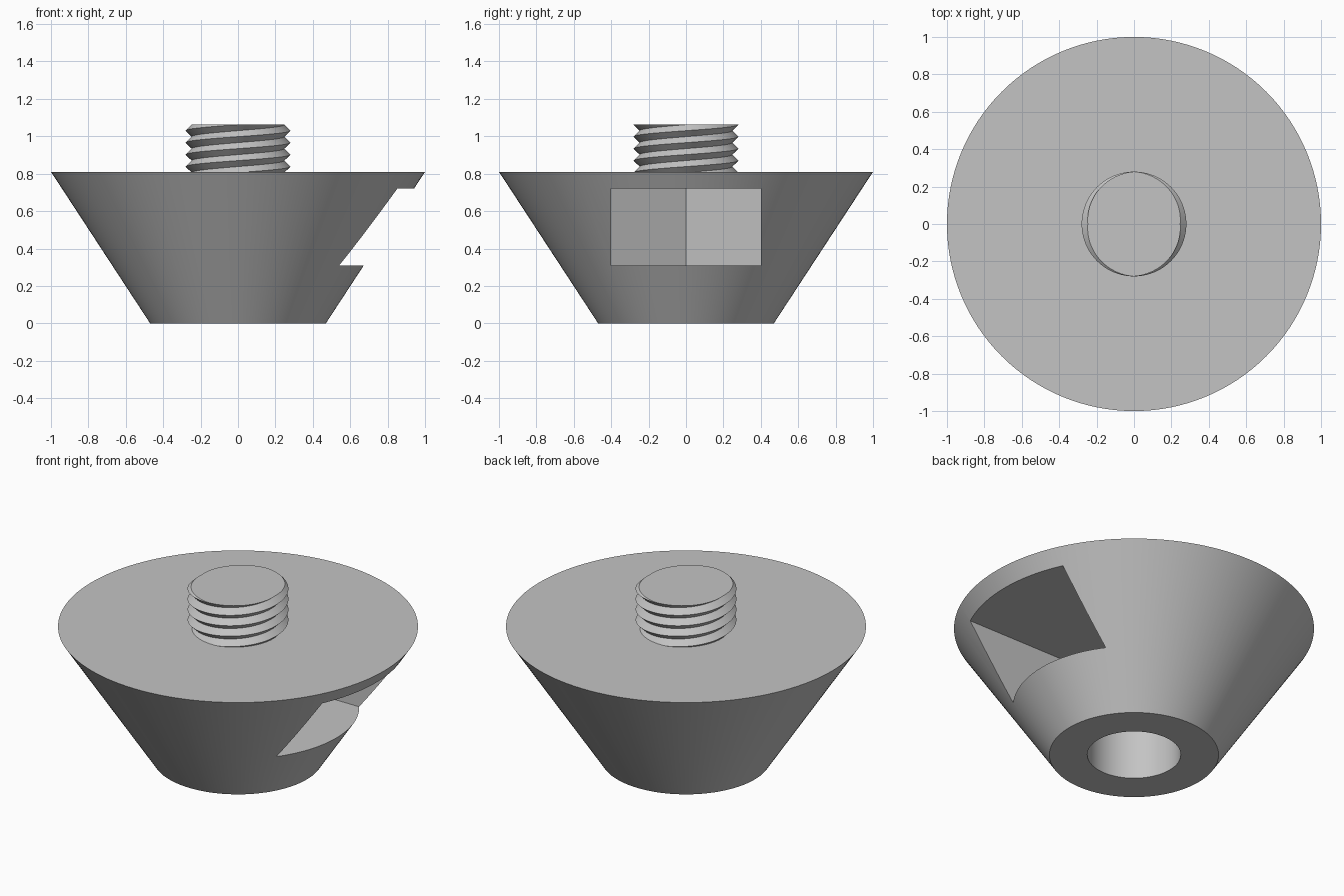
import bpy, bmesh, math

cube = bpy.data.objects.get("Cube")
if cube:
    bpy.data.objects.remove(cube, do_unlink=True)

# One plain grey for everything
grey = bpy.data.materials.new("plain grey")
grey.use_nodes = True
colour = (0.55, 0.55, 0.55, 1)
grey.diffuse_color = colour
grey.node_tree.nodes["Principled BSDF"].inputs["Base Color"].default_value = colour

BODY_TOP, TOP = 0.81, 1.062
SLOT_LOW, SLOT_HIGH = 0.31, 0.72


def make_object(name, bm):
    bmesh.ops.recalc_face_normals(bm, faces=bm.faces)
    mesh = bpy.data.meshes.new(name)
    bm.to_mesh(mesh)
    bm.free()
    mesh.materials.append(grey)
    obj = bpy.data.objects.new(name, mesh)
    bpy.context.collection.objects.link(obj)
    return obj


def frustum(name, low_radius, high_radius, low, high, sides=128):
    bm = bmesh.new()
    bmesh.ops.create_cone(bm, cap_ends=True, segments=sides, radius1=low_radius,
                          radius2=high_radius, depth=high - low)
    bmesh.ops.translate(bm, verts=bm.verts, vec=(0, 0, (low + high) / 2))
    return make_object(name, bm)


def prism(name, outline, low, high):
    bm = bmesh.new()
    face = bm.faces.new([bm.verts.new((x, y, low)) for x, y in outline])
    side = bmesh.ops.extrude_face_region(bm, geom=[face])["geom"]
    verts = [g for g in side if isinstance(g, bmesh.types.BMVert)]
    bmesh.ops.translate(bm, verts=verts, vec=(0, 0, high - low))
    return make_object(name, bm)


def activate(obj):
    bpy.ops.object.select_all(action="DESELECT")
    obj.select_set(True)
    bpy.context.view_layer.objects.active = obj


def cut(obj, cutter):
    cutter.hide_render = True
    mod = obj.modifiers.new("cut", "BOOLEAN")
    mod.operation, mod.solver, mod.object = "DIFFERENCE", "EXACT", cutter
    activate(obj)
    bpy.ops.object.modifier_apply(modifier=mod.name)
    bpy.data.objects.remove(cutter, do_unlink=True)


def smooth(obj, degrees):
    activate(obj)
    bpy.ops.object.shade_smooth_by_angle(angle=math.radians(degrees))


# Conical body with a side slot ending in a hexagon point, and a bore below it
body = frustum("conical_body", 0.47, 1.0, 0, BODY_TOP)
half = 0.4
corner = half / math.sqrt(3)
slot = [(1.2, -half), (1.2, half), (-corner, half), (-2 * corner, 0), (-corner, -half)]
cut(body, prism("slot_cutter", slot, SLOT_LOW, SLOT_HIGH))
cut(body, frustum("bore_cutter", 0.26, 0.26, -0.1, SLOT_LOW + 0.1, 64))
smooth(body, 25)

# Two-start threaded stud: alternating crest and root rows along a helix
PITCH, CREST, ROOT, SIDES, ROWS = 0.064, 0.28, 0.247, 96, 18
bm = bmesh.new()
grid = []
for i in range(SIDES):
    turn = i / SIDES
    a = math.tau * turn
    column = []
    for k in range(ROWS):
        r = ROOT if k % 2 else CREST
        z = TOP + PITCH * (2 * turn + (k - ROWS + 5) / 2)
        column.append(bm.verts.new((r * math.cos(a), r * math.sin(a), z)))
    grid.append(column)
for i in range(SIDES):
    # Closing the turn moves up by two pitches, which is four rows
    shift = 4 if i == SIDES - 1 else 0
    after = grid[(i + 1) % SIDES]
    for k in range(ROWS - 1 - shift):
        bm.faces.new((grid[i][k], after[k + shift], after[k + shift + 1], grid[i][k + 1]))
for height, direction in ((TOP, 1), (BODY_TOP - 0.03, -1)):
    bmesh.ops.bisect_plane(bm, geom=bm.verts[:] + bm.edges[:] + bm.faces[:], dist=1e-6,
                           plane_co=(0, 0, height), plane_no=(0, 0, direction),
                           clear_outer=True)
    rim = [e for e in bm.edges if all(abs(v.co.z - height) < 1e-5 for v in e.verts)]
    bmesh.ops.contextual_create(bm, geom=rim)
stud = make_object("threaded_stud", bm)
smooth(stud, 30)
